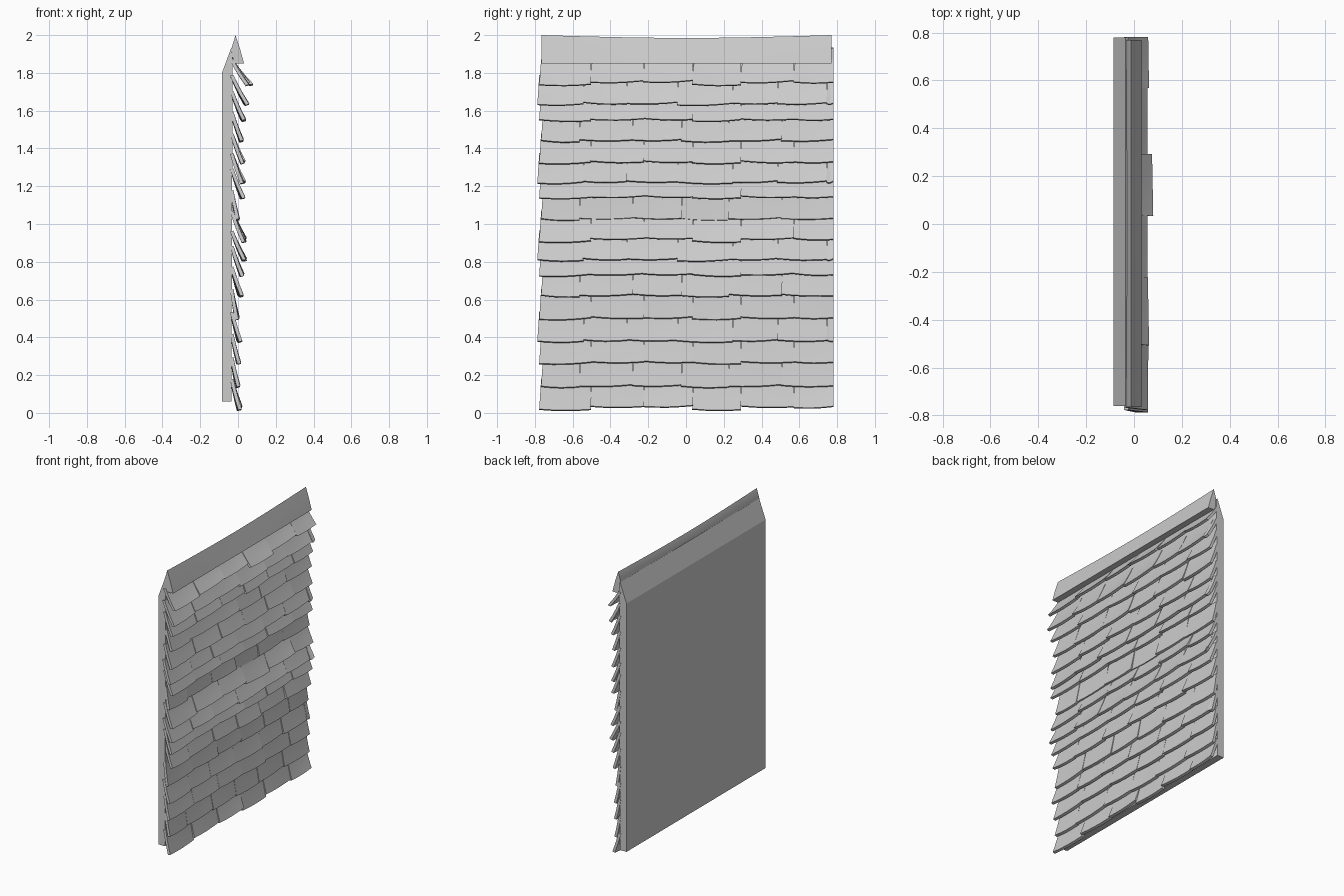
import bpy, bmesh, math, random

if "Cube" in bpy.data.objects:
    bpy.data.objects.remove(bpy.data.objects["Cube"])

random.seed(4)


def make_object(name, bm):
    bmesh.ops.recalc_face_normals(bm, faces=bm.faces)
    me = bpy.data.meshes.new(name)
    bm.to_mesh(me)
    bm.free()
    ob = bpy.data.objects.new(name, me)
    bpy.context.collection.objects.link(ob)
    return ob


def smooth(ob):
    bpy.ops.object.select_all(action='DESELECT')
    ob.select_set(True)
    bpy.context.view_layer.objects.active = ob
    bpy.ops.object.shade_smooth_by_angle(angle=math.radians(35))


def extrude_profile(name, profile, y0, y1, steps=1, sag=0.0):
    """Closed xz profile swept along y, dipping by sag in the middle."""
    bm = bmesh.new()
    rings = []
    for i in range(steps + 1):
        t = i / steps
        dip = sag * math.sin(math.pi * t)
        rings.append([bm.verts.new((x, y0 + (y1 - y0) * t, z - (dip if z > 1.9 else 0)))
                      for x, z in profile])
    n = len(profile)
    for a, b in zip(rings, rings[1:]):
        for k in range(n):
            bm.faces.new((a[k], a[(k + 1) % n], b[(k + 1) % n], b[k]))
    bm.faces.new(rings[0])
    bm.faces.new(rings[-1])
    return make_object(name, bm)


def add_shingle(bm, y0, y1, zb, zt, xb, twist, tilt):
    """One thin, slightly curled board with a bowed lower edge."""
    nu, nv, thick = 4, 3, 0.018
    layers = []
    for side in (0, 1):
        grid = []
        for j in range(nv + 1):
            v = j / nv                      # 0 at upper edge, 1 at lower edge
            row = []
            for i in range(nu + 1):
                u = i / nu
                y = y0 + (y1 - y0) * u - 0.010 * (1 - u) * v
                z = zt + (zb - zt) * v
                z += v * (tilt * (u - 0.5) - 0.006 * math.sin(math.pi * u))
                x = -0.024 + (xb + 0.024) * (0.8 * v + 0.2 * v * v)
                x += twist * (u - 0.5) * v - side * thick
                row.append(bm.verts.new((x, y, z - side * 0.005)))
            grid.append(row)
        layers.append(grid)
    f, b = layers
    for j in range(nv):
        for i in range(nu):
            for g in layers:
                bm.faces.new((g[j][i], g[j][i + 1], g[j + 1][i + 1], g[j + 1][i]))
        for i in (0, nu):
            bm.faces.new((f[j][i], f[j + 1][i], b[j + 1][i], b[j][i]))
    for i in range(nu):
        for j in (0, nv):
            bm.faces.new((f[j][i], f[j][i + 1], b[j][i + 1], b[j][i]))


# Backing board with a bevelled top
extrude_profile("backing_board",
                [(-0.085, 0.06), (-0.035, 0.06), (-0.028, 1.93), (-0.035, 1.935), (-0.085, 1.80)],
                -0.76, 0.78)

# Ridge cap along the top
cap = extrude_profile("ridge_cap",
                      [(-0.013, 2.0), (0.010, 1.93), (0.032, 1.85), (-0.022, 1.85), (-0.036, 1.925)],
                      -0.765, 0.77, 8, 0.015)
smooth(cap)

# Shingle rows: lower edge height and how far it stands out
rows = [(0.03, 0.018), (0.145, 0.006), (0.27, 0.012), (0.385, 0.016), (0.505, 0.004),
        (0.625, 0.024), (0.735, 0.030), (0.815, 0.042), (0.92, 0.040), (1.03, 0.004),
        (1.145, 0.033), (1.225, 0.036), (1.33, 0.034), (1.445, 0.026), (1.555, 0.038),
        (1.64, 0.052), (1.75, 0.058)]
seams_a = [-0.77, -0.50, -0.22, 0.04, 0.295, 0.575, 0.785]
seams_b = [-0.76, -0.56, -0.28, -0.02, 0.23, 0.51, 0.785]
seams_c = [-0.78, -0.54, -0.31, -0.04, 0.25, 0.49, 0.75, 0.785]
drop = [-0.010, 0.006, 0.008, -0.010, 0.006, 0.003, 0.003]

for r, (zb, xb) in enumerate(rows):
    seams = (seams_a, seams_b, seams_a, seams_c)[r % 4]
    bm = bmesh.new()
    for k, (y0, y1) in enumerate(zip(seams, seams[1:])):
        out = xb + random.uniform(-0.005, 0.004)
        if r == 16 and k == 3:              # one lifted board under the ridge
            out = 0.078
        d = drop[k] if r in (0, 8, 16) else 0.4 * drop[k]
        zt = min(zb + 0.15, 1.87)
        add_shingle(bm, y0 + 0.003, y1 - 0.003, zb + d, zt, out,
                    random.uniform(-0.010, 0.006), random.uniform(-0.008, 0.010))
    smooth(make_object(f"shingle_row_{r + 1:02d}", bm))
